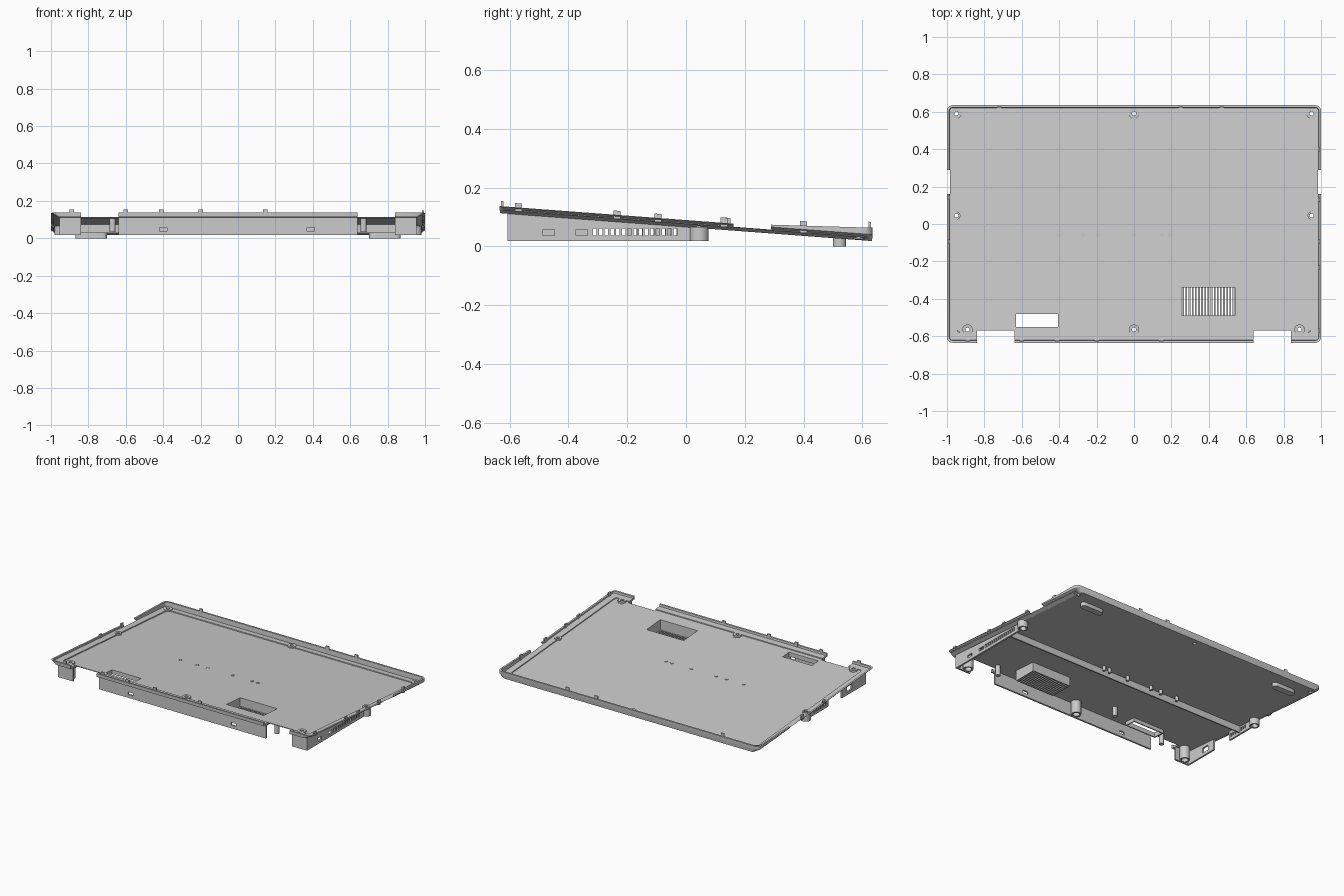
import bpy, bmesh, math

if "Cube" in bpy.data.objects:
    bpy.data.objects.remove(bpy.data.objects["Cube"])

grey = bpy.data.materials.new("plain grey")
grey.use_nodes = True
grey.diffuse_color = (0.6, 0.6, 0.6, 1)
grey.node_tree.nodes["Principled BSDF"].inputs["Base Color"].default_value = (0.6, 0.6, 0.6, 1)

FOOT_Z = 0.018   # level of the lower wall edges
HX, HY = 1.0, 0.635


def under(y):
    """Sloping underside of the tray."""
    return 0.066 - 0.075 * y


def above(h):
    return lambda y: under(y) + h


def rim_top(y):
    return under(y) + 0.024 + max(0, y - 0.16) * 0.045


def height(z, y):
    return z(y) if callable(z) else z


def loft(bm, loops, ring=False):
    """Closed solid through loops with equal point counts, capped or joined end to start."""
    rings = [[bm.verts.new(p) for p in loop] for loop in loops]
    if not ring:
        bm.faces.new(rings[0][::-1])
        bm.faces.new(rings[-1])
    for a, b in zip(rings, rings[1:] + rings[:1] * ring):
        for i in range(len(a)):
            j = (i + 1) % len(a)
            bm.faces.new((a[i], a[j], b[j], b[i]))


def prism(bm, pts, lo, hi):
    loft(bm, [[(x, y, height(z, y)) for x, y in pts] for z in (lo, hi)])


def box(bm, x0, x1, y0, y1, lo, hi):
    prism(bm, [(x0, y0), (x1, y0), (x1, y1), (x0, y1)], lo, hi)


def lathe(bm, x, y, profile, n=20, ring=False):
    """Upright turned part from (radius, z) pairs, bottom to top."""
    turn = [2 * math.pi * i / n for i in range(n)]
    loft(bm, [[(x + r * math.cos(t), y + r * math.sin(t), z) for t in turn] for r, z in profile], ring)


def frame(bm, x0, x1, y0, y1, t, lo, hi):
    """Four thin walls around an opening."""
    for a, b in ((x0 - t, x0), (x1, x1 + t)):
        box(bm, a, b, y0 - t, y1 + t, lo, hi)
    for a, b in ((y0 - t, y0), (y1, y1 + t)):
        box(bm, x0, x1, a, b, lo, hi)


def volume(mesh):
    bm = bmesh.new()
    bm.from_mesh(mesh)
    v = bm.calc_volume(signed=True)
    bm.free()
    return v


def cut_openings(ob, cutter):
    """Apply the cutter with the first solver that leaves a sound solid."""
    full = volume(ob.data)
    mod = ob.modifiers.new("openings", "BOOLEAN")
    mod.operation, mod.object = "DIFFERENCE", cutter
    for solver in ("EXACT", "MANIFOLD", "FLOAT"):
        mod.solver = solver
        bpy.context.view_layer.update()
        graph = bpy.context.evaluated_depsgraph_get()
        result = bpy.data.meshes.new_from_object(ob.evaluated_get(graph))
        if 0.6 * full < volume(result) < 1.01 * full:
            ob.data = result
            break
    ob.modifiers.remove(mod)


def finish(name, bm, cutter=None):
    mesh = bpy.data.meshes.new(name)
    bm.to_mesh(mesh)
    bm.free()
    mesh.materials.append(grey)
    ob = bpy.data.objects.new(name, mesh)
    bpy.context.collection.objects.link(ob)
    if cutter:
        cut_openings(ob, cutter)
    bpy.ops.object.select_all(action="DESELECT")
    ob.select_set(True)
    bpy.context.view_layer.objects.active = ob
    bpy.ops.object.shade_smooth_by_angle(angle=math.radians(25))
    return ob


def hide(ob):
    ob.hide_render = True
    ob.hide_viewport = True
    return ob


def rounded_loop(ix, iy, z):
    """Rounded outline inset from the tray edge, with a point where the rim bends."""
    hx, hy, r = HX - ix, HY - iy, 0.03 - min(ix, 0.015)
    pts = []
    for k, (sx, sy) in enumerate(((1, 1), (-1, 1), (-1, -1), (1, -1))):
        for i in range(6):
            t = math.pi / 2 * (k + i / 5)
            pts.append((sx * (hx - r) + r * math.cos(t), sy * (hy - r) + r * math.sin(t)))
        if sy * sx < 0:
            pts.append((sx * hx, 0.16))
    return [(x, y, z(y)) for x, y in pts]


SCREWS = [(-0.95, 0.59), (0, 0.59), (0.95, 0.59), (-0.95, 0.045), (0.95, 0.045),
          (-0.89, -0.565), (0, -0.565), (0.885, -0.565)]
BAY = (0.255, 0.54, -0.49, -0.34)
HATCH = (-0.63, -0.405, -0.55, -0.48)

# Openings through the tray
bm = bmesh.new()
for s in (-1, 1):
    xs = sorted((s * 0.64, s * 0.84))
    box(bm, *xs, -0.7, -0.57, -0.1, 0.3)
    xs = sorted((s * 0.984, s * 1.1))
    box(bm, *xs, 0.161, 0.29, -0.1, 0.3)
box(bm, *BAY, -0.1, 0.3)
box(bm, *HATCH, -0.1, 0.3)
for x, y in SCREWS:
    lathe(bm, x, y, [(0.012, -0.1), (0.012, 0.3)])
tray_cuts = hide(finish("tray_cutter", bm))

# Tray: chamfered sides, lip, ledge and recessed floor
bm = bmesh.new()
loft(bm, [rounded_loop(0.04, 0.002, under), rounded_loop(0, 0, above(0.022)),
          rounded_loop(0, 0, rim_top), rounded_loop(0.012, 0.012, rim_top),
          rounded_loop(0.014, 0.014, above(0.011)), rounded_loop(0.055, 0.055, above(0.011)),
          rounded_loop(0.056, 0.056, above(0.005))])
finish("tray", bm, tray_cuts)

# Screw bosses: raised collars, with hollow pillars under the deep part
for x, y in SCREWS:
    bm = bmesh.new()
    r = 0.022 if 0 < y < 0.1 else 0.028
    z = under(y)
    outer = [(r, z + 0.004), (r, z + 0.015)]
    bore = [(0.011, z + 0.015), (0.011, z + 0.004)]
    if y < 0.1:
        outer = [(0.032, FOOT_Z), (0.032, z + 0.004), (r, z + 0.004), (r, z + 0.015)]
        bore = [(0.011, z + 0.015), (0.011, z - 0.01), (0.022, z - 0.01), (0.022, FOOT_Z)]
    lathe(bm, x, y, outer + bore, ring=True)
    finish("screw_boss", bm)

# Openings in the lower walls
bm = bmesh.new()
for x in (-0.4, 0.39):
    box(bm, x - 0.02, x + 0.02, -0.7, -0.58, 0.04, 0.058)
for y in (-0.467, -0.355):
    box(bm, 0.9, 1.0, y - 0.02, y + 0.02, 0.038, 0.058)
for i in range(15):
    y = -0.31 + i * 0.0195
    box(bm, 0.9, 1.0, y - 0.006, y + 0.006, 0.037, 0.061)
for i in range(8):
    y = -0.175 + i * 0.0195
    box(bm, -1.0, -0.9, y - 0.006, y + 0.006, 0.037, 0.061)
box(bm, -1.0, -0.9, -0.455, -0.4, 0.04, 0.075)
wall_cuts = hide(finish("wall_cutter", bm))

# Lower front and side walls
for name, x0, x1, y0, y1 in (("front_wall", -0.64, 0.64, -0.607, -0.595),
                             ("front_right_corner", -0.955, -0.84, -0.607, -0.595),
                             ("front_left_corner", 0.84, 0.955, -0.607, -0.595),
                             ("left_wall", 0.943, 0.955, -0.595, 0.03),
                             ("right_front_wall", -0.955, -0.943, -0.595, -0.345),
                             ("right_rear_wall", -0.955, -0.943, -0.195, 0.03)):
    bm = bmesh.new()
    box(bm, x0, x1, y0, y1, FOOT_Z, above(0.003))
    finish(name, bm, wall_cuts)

# Cross rib under the floor
bm = bmesh.new()
box(bm, -0.943, 0.943, -0.1, -0.09, 0.028, above(0.003))
finish("cross_rib", bm)

# Vent bay with a slatted bottom
bm = bmesh.new()
frame(bm, *BAY, 0.008, 0.03, above(0.004))
step = (BAY[1] - BAY[0]) / 17
for i in range(17):
    x = BAY[0] + (i + 0.5) * step
    box(bm, x - 0.0045, x + 0.0045, BAY[2], BAY[3], 0.03, 0.038)
finish("vent_bay", bm)

bm = bmesh.new()
frame(bm, *HATCH, 0.008, above(-0.025), above(0.004))
finish("hatch_frame", bm)

# Pegs through the floor and standoffs below it
bm = bmesh.new()
for x in (-0.4, -0.27, -0.19, 0, 0.15, 0.195):
    z = under(-0.06)
    lathe(bm, x, -0.06, [(0.011, z - 0.03), (0.011, z + 0.008)], 12)
for x, y in ((-0.22, -0.45), (-0.67, -0.53), (0.67, -0.53)):
    lathe(bm, x, y, [(0.016, 0.035), (0.016, under(y) + 0.003)], 12)
finish("pegs", bm)

# Snap tabs along the lip
bm = bmesh.new()
for x in (-0.89, -0.6, -0.41, -0.2, 0.145):
    box(bm, x - 0.012, x + 0.012, -0.629, -0.621, above(0.01), above(0.042))
for x in (-0.72, 0.25, 0.47):
    box(bm, x - 0.012, x + 0.012, 0.621, 0.629, above(0.01), above(0.065))
for x, ys in ((0.989, (-0.57, -0.235, -0.095, 0.13, 0.4)), (-0.989, (-0.095, 0.14))):
    for y in ys:
        box(bm, x - 0.005, x + 0.005, y - 0.012, y + 0.012, above(0.01), above(0.038 + max(0, y) * 0.03))
finish("snap_tabs", bm)

# Rounded rear feet
for side, s in (("left", 1), ("right", -1)):
    bm = bmesh.new()
    pts = []
    for i in range(18):
        t = -math.pi / 2 + math.pi * (i % 9) / 8 + (math.pi if i > 8 else 0)
        cx = s * 0.785 + (0.0625 if i < 9 else -0.0625)
        pts.append((cx + 0.0225 * math.cos(t), 0.5225 + 0.0225 * math.sin(t)))
    prism(bm, pts, 0, above(0.002))
    finish(side + "_foot", bm)
